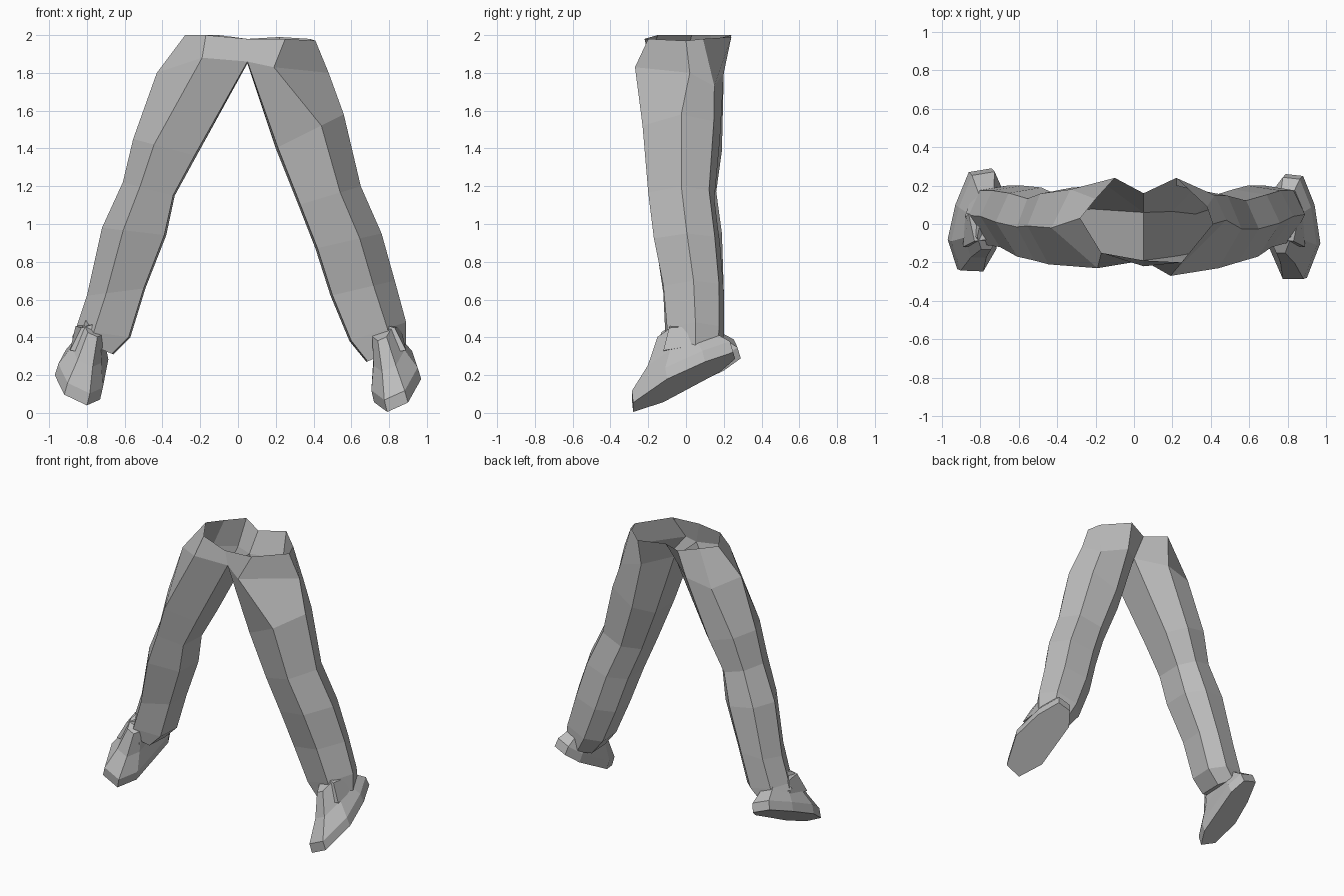
import bpy, bmesh
from mathutils import Vector

if "Cube" in bpy.data.objects:
    bpy.data.objects.remove(bpy.data.objects["Cube"], do_unlink=True)

grey = bpy.data.materials.new("plain_grey")
grey.use_nodes = True
grey.diffuse_color = (0.5, 0.5, 0.5, 1)
grey.node_tree.nodes["Principled BSDF"].inputs["Base Color"].default_value = (0.5, 0.5, 0.5, 1)


def loft(bm, rings, skip_first=(), cap_start=False, cap_end=False):
    """Bridge equal-length closed rings; skip_first leaves gaps in the first band."""
    rows = [[bm.verts.new(p) for p in r] for r in rings]
    n = len(rows[0])
    for k, (a, b) in enumerate(zip(rows, rows[1:])):
        for i in range(n):
            if k == 0 and i in skip_first:
                continue
            j = (i + 1) % n
            bm.faces.new((a[i], a[j], b[j], b[i]))
    if cap_start:
        bm.faces.new(rows[0])
    if cap_end:
        bm.faces.new(rows[-1])


def finish(name, bm):
    bmesh.ops.remove_doubles(bm, verts=bm.verts, dist=0.002)
    bmesh.ops.recalc_face_normals(bm, faces=bm.faces)
    me = bpy.data.meshes.new(name)
    bm.to_mesh(me)
    bm.free()
    me.materials.append(grey)
    ob = bpy.data.objects.new(name, me)
    bpy.context.collection.objects.link(ob)
    return ob


# Leg cross-section: (outer-to-inner fraction, front-to-back fraction)
SECTION = [(0, .5), (.33, 0), (.97, .15), (1, .72), (.7, 1), (.2, .92)]


def leg_ring(side, xo, zo, xi, zi, yf, yb):
    return [(side * (xo + (xi - xo) * u), yf + (yb - yf) * v, zo + (zi - zo) * u)
            for u, v in SECTION]


# Open waist and hips, one half per leg, meeting at the crotch seam
FRONT, BACK = (.05, -.22, 1.98), (.05, .16, 1.98)
CROTCH = [(.05, -.19, 1.86), (.05, .06, 1.85)]
waist = {
    1: [(.41, 0, 1.97), (.25, -.2, 1.98), FRONT, BACK, (.22, .24, 1.99), (.38, .09, 1.98)],
    -1: [(-.28, .03, 2), (-.17, -.15, 2), FRONT, BACK, (-.1, .24, 2), (-.2, .13, 2)],
}
hips = {
    1: [(.48, .02, 1.8), (.19, -.27, 1.83), *CROTCH, (.22, .2, 1.8), (.42, .15, 1.73)],
    -1: [(-.43, -.02, 1.8), (-.19, -.23, 1.88), *CROTCH, (-.14, .2, 1.8), (-.33, .18, 1.76)],
}
# Trouser rings: outer x, outer z, inner x, inner z, front y, back y
trouser = {
    1: [(.56, 1.58, .2, 1.4, -.23, .18), (.65, 1.2, .32, 1.1, -.2, .15),
        (.76, .95, .41, .87, -.17, .18), (.83, .7, .49, .62, -.12, .2),
        (.89, .48, .59, .38, -.1, .2), (.89, .36, .68, .27, -.09, .19)],
    -1: [(.555, 1.45, .22, 1.36, -.21, .19), (.61, 1.22, .335, 1.15, -.19, .16),
         (.72, .98, .38, .94, -.17, .19), (.8, .62, .49, .66, -.12, .2),
         (.86, .44, .57, .4, -.11, .2), (.88, .4, .66, .31, -.11, .19)],
}

bm = bmesh.new()
for side in (1, -1):
    rings = [waist[side], hips[side]] + [leg_ring(side, *r) for r in trouser[side]]
    loft(bm, rings, skip_first=(2,), cap_end=True)
finish("trousers", bm)

# Shoes: sole outline (distance from centre, y), tilted toe down and outer edge up
soles = {
    1: [(.79, -.28), (.9, -.28), (.97, -.1), (.94, .1), (.88, .25), (.79, .26), (.73, .18), (.72, -.12)],
    -1: [(.8, -.24), (.92, -.235), (.97, -.08), (.93, .1), (.86, .27), (.74, .29), (.7, .2), (.73, -.12)],
}
low = {1: (.79, -.28, .005), -1: (.8, -.24, .04)}


def shoe_ring(side, scale, lift, lean=0):
    x0, y0, z0 = low[side]
    pts = []
    for x, y in soles[side]:
        x, y = .83 + (x - .83) * scale, .04 + (y - .04) * scale
        z = z0 + .45 * (x - x0) + .52 * (y - y0)
        pts.append((side * (x - .45 * lift * .6 + lean), y - .52 * lift * .4, z + lift))
    return pts


for side, name in ((1, "left_shoe"), (-1, "right_shoe")):
    bm = bmesh.new()
    loft(bm, [shoe_ring(side, 1, 0), shoe_ring(side, .98, .06),
              shoe_ring(side, .66, .15), shoe_ring(side, .42, .27)],
         cap_start=True, cap_end=True)
    finish(name, bm)

# Tongue wedge rising in front of each ankle
for side, name in ((1, "left_tongue"), (-1, "right_tongue")):
    bm = bmesh.new()
    base = [(side * x, y, z) for x, y, z in
            ((.72, -.1, .32), (.89, -.12, .33), (.88, .06, .36), (.73, .06, .33))]
    top = [(side * x, y, z) for x, y, z in
           ((.76, -.08, .47), (.83, -.09, .45), (.86, .05, .46), (.76, .05, .46))]
    loft(bm, [base, top], cap_start=True, cap_end=True)
    finish(name, bm)
